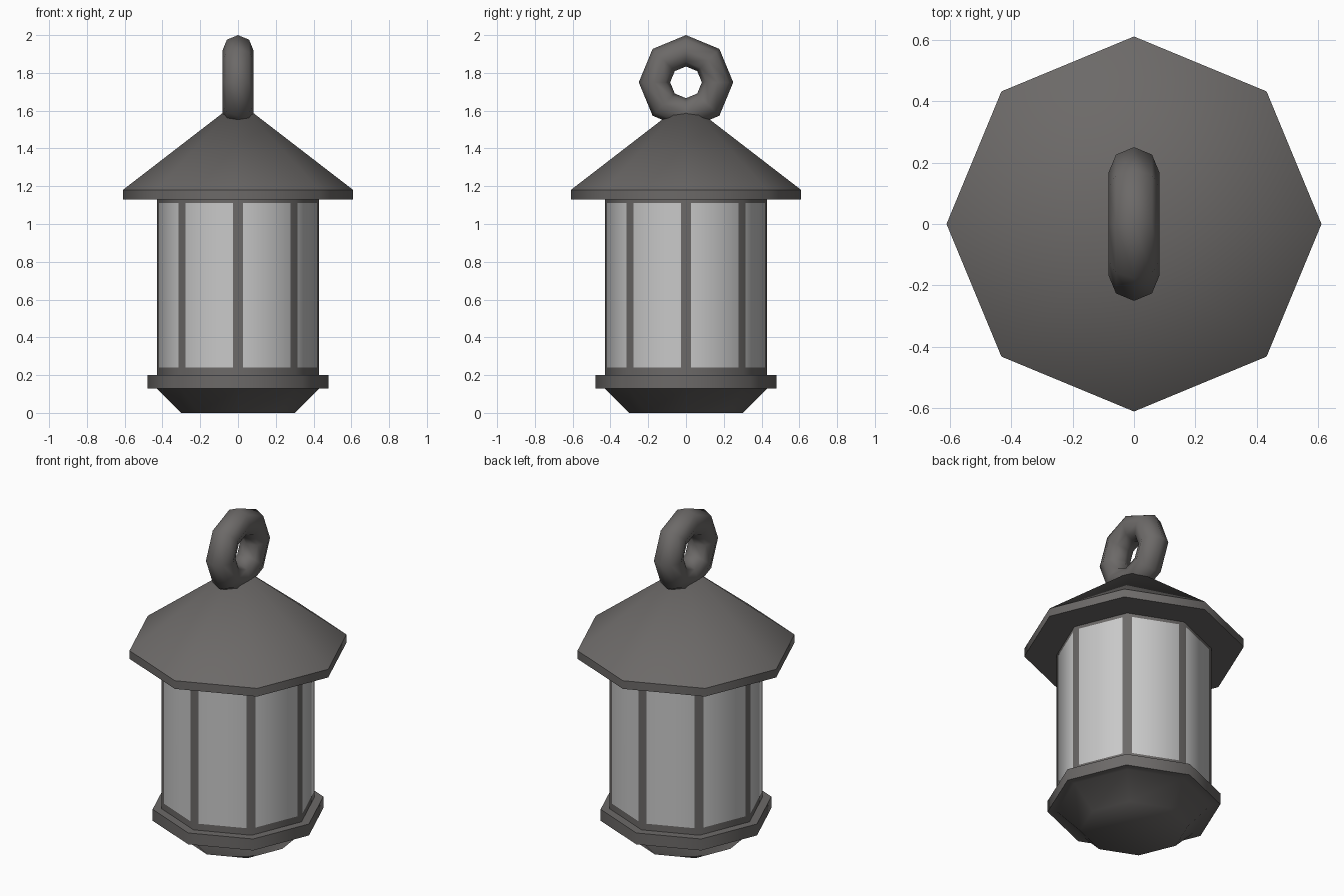
import bpy, bmesh, math
from mathutils import Vector

if "Cube" in bpy.data.objects:
    bpy.data.objects.remove(bpy.data.objects["Cube"])

SIDES = 8


def material(name, color):
    m = bpy.data.materials.new(name)
    m.diffuse_color = (*color, 1)
    m.use_nodes = True
    m.node_tree.nodes["Principled BSDF"].inputs["Base Color"].default_value = m.diffuse_color
    return m


iron = material("dark_iron", (0.150, 0.142, 0.138))
glass = material("pale_glass", (0.58, 0.58, 0.58))


def finish(name, bm, mats, angle=48):
    bmesh.ops.recalc_face_normals(bm, faces=bm.faces)
    me = bpy.data.meshes.new(name)
    bm.to_mesh(me)
    bm.free()
    for m in mats:
        me.materials.append(m)
    ob = bpy.data.objects.new(name, me)
    bpy.context.collection.objects.link(ob)
    bpy.ops.object.select_all(action='DESELECT')
    ob.select_set(True)
    bpy.context.view_layer.objects.active = ob
    if angle:
        bpy.ops.object.shade_smooth_by_angle(angle=math.radians(angle))
    else:
        bpy.ops.object.shade_smooth()
    return ob


def lathe(profile, caps=True):
    """Octagonal stack of (radius, height) rings; radius 0 makes a point."""
    bm = bmesh.new()
    rings = []
    for r, z in profile:
        if r == 0:
            rings.append([bm.verts.new((0, 0, z))] * SIDES)
        else:
            rings.append([bm.verts.new((r * math.cos(math.tau * i / SIDES),
                                        r * math.sin(math.tau * i / SIDES), z))
                          for i in range(SIDES)])
    for a, b in zip(rings, rings[1:]):
        for i in range(SIDES):
            j = (i + 1) % SIDES
            bm.faces.new(list(dict.fromkeys((a[i], a[j], b[j], b[i]))))
    if caps:
        for ring in (rings[0], rings[-1]):
            if ring[0] is not ring[1]:
                bm.faces.new(ring)
    return bm


# Tapered foot with its projecting collar
finish("base", lathe([(0.30, 0.0), (0.43, 0.13), (0.48, 0.13), (0.48, 0.20), (0.40, 0.20)]), [iron])

# Body: frame walls with a glass pane inset in every side
bm = lathe([(0.43, 0.19), (0.43, 0.212), (0.43, 1.138)], caps=False)
bmesh.ops.recalc_face_normals(bm, faces=bm.faces)
panels = [f for f in bm.faces if f.calc_center_median().z > 0.5]
bmesh.ops.inset_individual(bm, faces=panels, thickness=0.028, use_even_offset=True)
for f in panels:
    f.material_index = 1
body = finish("lantern_body", bm, [iron, glass], angle=None)
# Round shading around the octagonal body
body.data.normals_split_custom_set_from_vertices(
    [Vector((v.co.x, v.co.y, 0)).normalized() for v in body.data.vertices])

# Roof with a short vertical rim
finish("roof", lathe([(0.61, 1.13), (0.61, 1.18), (0.0, 1.65)]), [iron])

# Hanging ring standing in the y-z plane
bm = bmesh.new()
MAJOR, MINOR = 0.167, 0.083
grid = []
for i in range(8):
    a = math.tau * i / 8
    row = []
    for j in range(8):
        b = math.tau * j / 8
        d = MAJOR + MINOR * math.cos(b)
        row.append(bm.verts.new((MINOR * math.sin(b), d * math.cos(a), 1.75 + d * math.sin(a))))
    grid.append(row)
for i in range(8):
    for j in range(8):
        k, l = (i + 1) % 8, (j + 1) % 8
        bm.faces.new((grid[i][j], grid[k][j], grid[k][l], grid[i][l]))
finish("hanging_ring", bm, [iron], angle=None)
